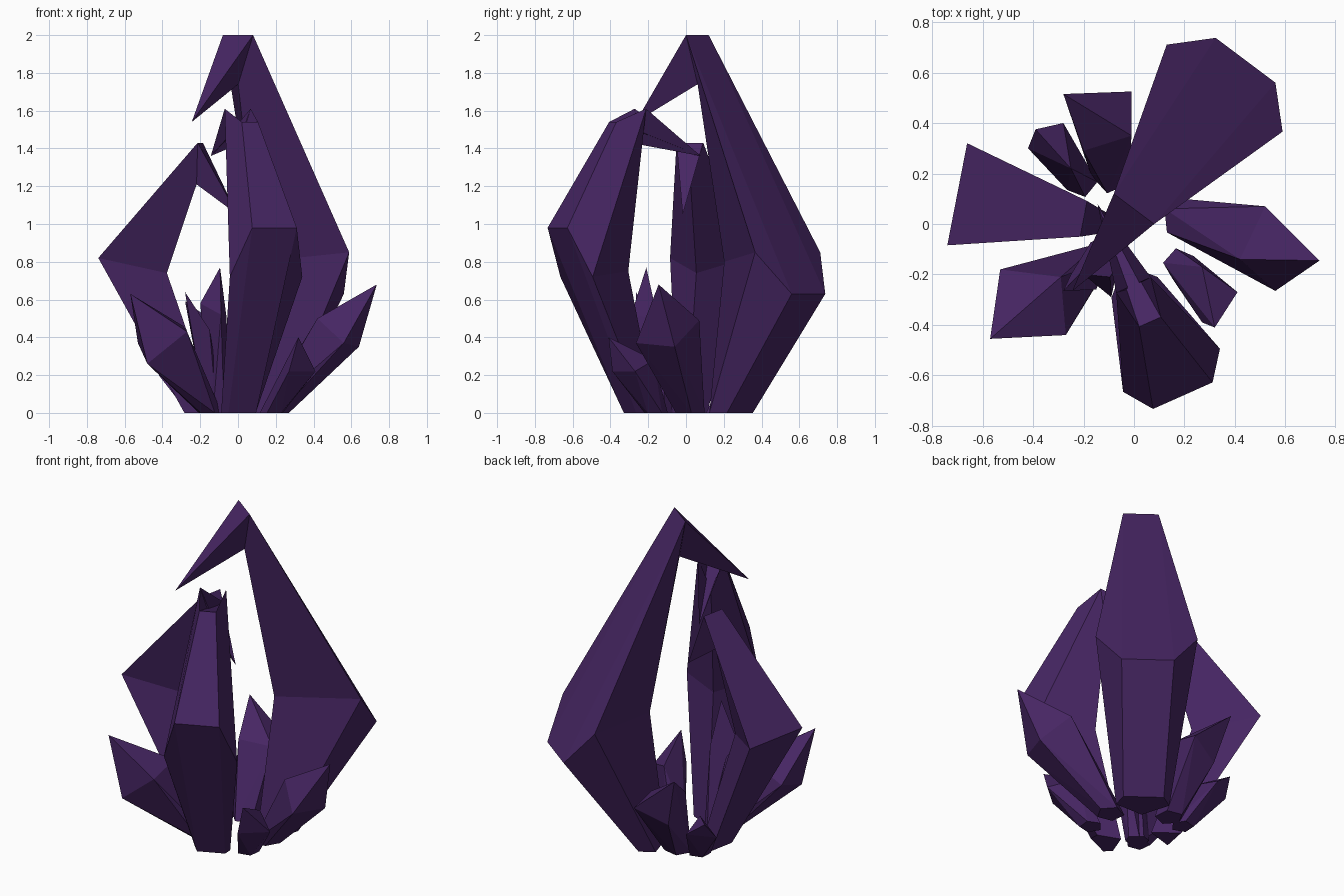
import bpy, bmesh, math
from mathutils import Vector

if "Cube" in bpy.data.objects:
    bpy.data.objects.remove(bpy.data.objects["Cube"])

purple = bpy.data.materials.new("deep purple crystal")
purple.diffuse_color = (0.062, 0.019, 0.125, 1.0)
purple.use_nodes = True
purple.node_tree.nodes["Principled BSDF"].inputs["Base Color"].default_value = purple.diffuse_color


def finish(bm, name):
    bmesh.ops.recalc_face_normals(bm, faces=bm.faces[:])
    mesh = bpy.data.meshes.new(name)
    bm.to_mesh(mesh)
    bm.free()
    mesh.materials.append(purple)
    obj = bpy.data.objects.new(name, mesh)
    bpy.context.collection.objects.link(obj)
    return obj


def petal(name, azimuth, shift, rings):
    """Hooked blade: rings of (radius, half width, z) for outer, side and
    inner points, mirrored across the blade's axis and lofted."""
    a = Vector((math.cos(math.radians(azimuth)), math.sin(math.radians(azimuth)), 0))
    p = Vector((a.y, -a.x, 0))
    bm = bmesh.new()
    loops = []
    for ring in rings:
        half = [(r, w, z) for r, w, z in ring]
        loop = half + [(r, -w, z) for r, w, z in reversed(half)]
        loops.append([bm.verts.new(a * r + p * (shift + w) + Vector((0, 0, z)))
                      for r, w, z in loop])
    for low, high in zip(loops, loops[1:]):
        n = len(low)
        for i in range(n):
            j = (i + 1) % n
            bm.faces.new((low[i], low[j], high[j], high[i]))
    bm.faces.new(loops[0])
    bmesh.ops.remove_doubles(bm, verts=bm.verts[:], dist=0.0005)
    return finish(bm, name)


def shard(name, base, radius, points):
    """Small pointed crystal: hull of a five-sided foot and a few corners."""
    bm = bmesh.new()
    turn = math.atan2(base[1], base[0])
    for i in range(5):
        t = turn + math.tau * i / 5
        bm.verts.new((base[0] + radius * math.cos(t), base[1] + radius * math.sin(t), 0))
    for co in points:
        bm.verts.new(co)
    out = bmesh.ops.convex_hull(bm, input=bm.verts[:])
    junk = {v for v in out["geom_interior"] + out["geom_unused"]
            if isinstance(v, bmesh.types.BMVert)}
    bmesh.ops.delete(bm, geom=list(junk), context='VERTS')
    bmesh.ops.dissolve_limit(bm, angle_limit=0.02, verts=bm.verts[:], edges=bm.edges[:])
    return finish(bm, name)


# Large hooked blades
petal("tall_back_blade", 53.1, -0.036, [
    [(0.33, 0.114, 0), (0.24, 0.15, 0), (0.13, 0, 0)],
    [(0.784, 0.148, 0.63), (0.646, 0.287, 0.85), (0.226, 0, 0.80)],
    [(0.048, 0.10, 2.0), (0.048, 0.10, 2.0), (0.05, 0, 1.74)],
    [(-0.36, 0, 1.54)] * 3])

petal("front_blade", -66, 0.10, [
    [(0.28, 0.08, 0), (0.23, 0.10, 0), (0.13, 0, 0)],
    [(0.70, 0.129, 0.98), (0.59, 0.21, 0.72), (0.29, 0, 0.75)],
    [(0.38, 0.047, 1.54), (0.22, 0.075, 1.61), (0.22, 0, 1.42)],
    [(-0.13, 0, 1.36)] * 3])

petal("left_blade", 169, -0.018, [
    [(0.27, 0.08, 0), (0.27, 0.08, 0), (0.12, 0, 0)],
    [(0.71, 0.206, 0.82), (0.71, 0.206, 0.82), (0.38, 0, 0.74)],
    [(0.20, 0.072, 1.43), (0.20, 0.072, 1.43), (0.22, 0, 1.21)],
    [(0.0, 0, 1.05)] * 3])

# Short shards around the foot
shard("right_shard", (0.19, 0.02), 0.08, [
    (0.735, -0.145, 0.68), (0.52, 0.07, 0.49), (0.56, -0.265, 0.37),
    (0.64, -0.06, 0.35), (0.42, -0.14, 0.50)])

shard("front_right_shard", (0.18, -0.16), 0.065, [
    (0.32, -0.41, 0.40), (0.41, -0.27, 0.22), (0.27, -0.39, 0.22),
    (0.27, -0.17, 0.28)])

shard("front_left_shard", (-0.15, -0.14), 0.065, [
    (-0.57, -0.455, 0.63), (-0.53, -0.18, 0.37), (-0.48, -0.45, 0.26),
    (-0.27, -0.44, 0.43), (-0.29, -0.21, 0.46)])

shard("back_shard", (-0.09, 0.20), 0.08, [
    (-0.28, 0.515, 0.59), (-0.01, 0.525, 0.36), (-0.20, 0.29, 0.42),
    (-0.01, 0.35, 0.40), (-0.20, 0.46, 0.28)])

shard("back_left_shard", (-0.21, 0.17), 0.065, [
    (-0.39, 0.375, 0.30), (-0.28, 0.40, 0.22), (-0.42, 0.30, 0.20),
    (-0.25, 0.22, 0.26)])

shard("inner_tall_shard", (-0.10, -0.12), 0.05, [
    (-0.095, -0.21, 0.77), (-0.20, -0.20, 0.58), (-0.09, -0.29, 0.52),
    (-0.06, -0.15, 0.50)])

shard("inner_short_shard", (-0.13, -0.10), 0.05, [
    (-0.28, -0.265, 0.64), (-0.25, -0.20, 0.44), (-0.15, -0.26, 0.44),
    (-0.17, -0.15, 0.46)])
